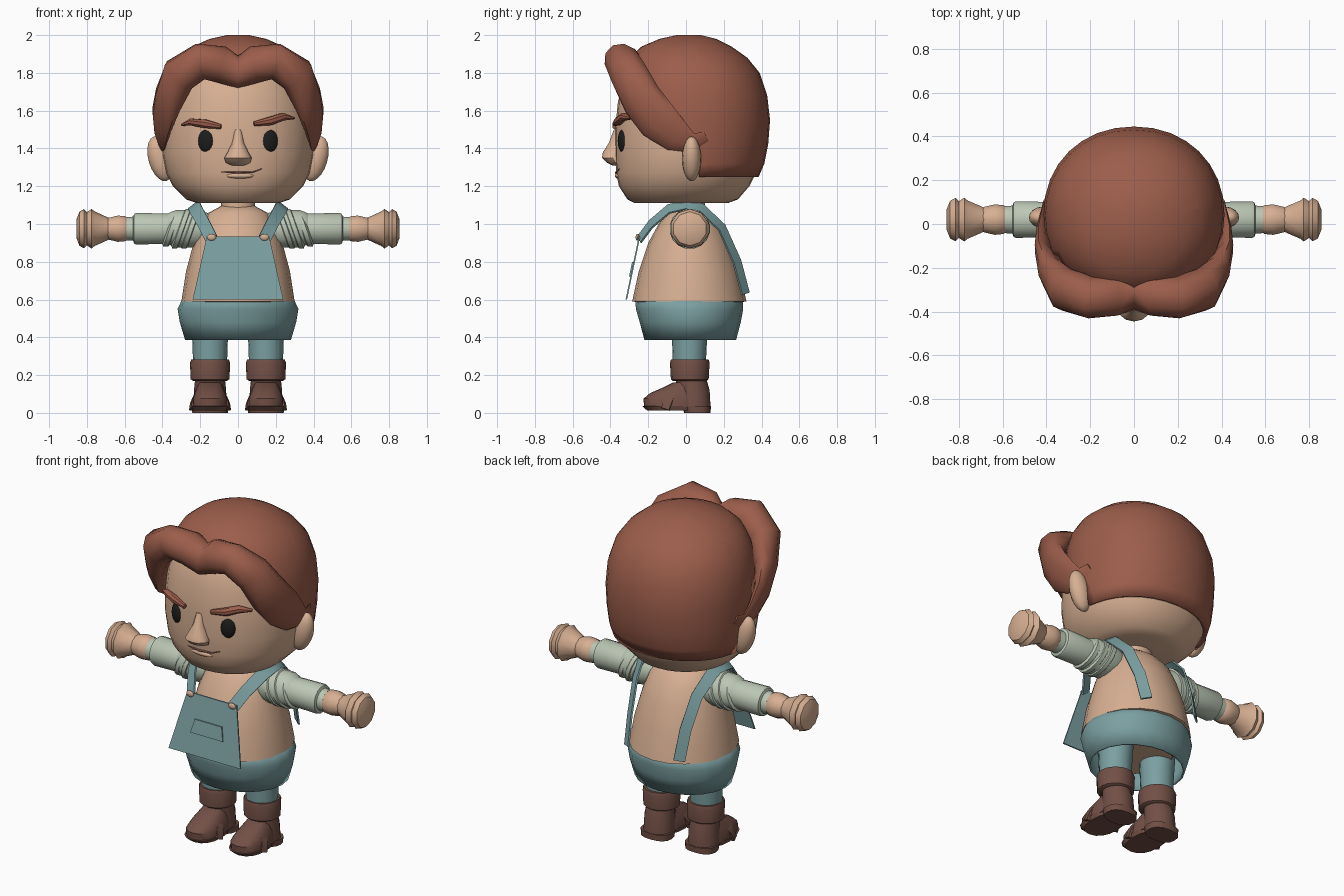
import bpy, bmesh, math
from mathutils import Vector, Matrix

if "Cube" in bpy.data.objects:
    bpy.data.objects.remove(bpy.data.objects["Cube"])


def material(name, rgb):
    m = bpy.data.materials.new(name)
    m.diffuse_color = (*rgb, 1)
    m.use_nodes = True
    m.node_tree.nodes["Principled BSDF"].inputs["Base Color"].default_value = m.diffuse_color
    return m


SKIN = material("skin", (0.68, 0.43, 0.29))
HAIR = material("chestnut_hair", (0.33, 0.11, 0.07))
TEAL = material("teal_cloth", (0.20, 0.35, 0.36))
SAGE = material("sage_sleeve", (0.50, 0.57, 0.46))
BOOT = material("brown_leather", (0.17, 0.08, 0.062))
DARK = material("black_eye", (0.012, 0.012, 0.012))


def finish(name, bm, mat, mirror=False, angle=40):
    bmesh.ops.recalc_face_normals(bm, faces=bm.faces)
    me = bpy.data.meshes.new(name)
    bm.to_mesh(me)
    bm.free()
    me.materials.append(mat)
    for p in me.polygons:
        p.use_smooth = True
    me.set_sharp_from_angle(angle=math.radians(angle))
    ob = bpy.data.objects.new(name, me)
    bpy.context.collection.objects.link(ob)
    if mirror:
        ob.modifiers.new("mirror", 'MIRROR')
    return ob


def loft(rings, caps=(True, True)):
    """Skin a list of equal-length point rings."""
    bm = bmesh.new()
    vs = [[bm.verts.new(p) for p in r] for r in rings]
    n = len(vs[0])
    for a, b in zip(vs, vs[1:]):
        for i in range(n):
            bm.faces.new((a[i], a[(i + 1) % n], b[(i + 1) % n], b[i]))
    if caps[0]:
        bm.faces.new(vs[0])
    if caps[1]:
        bm.faces.new(vs[-1])
    return bm


def stack(stations, n=24, cx=0.0, power=2.0, caps=(True, True)):
    """Vertical loft; each station is (z, half width, front y, back y)."""
    rings = []
    for z, rx, yf, yb in stations:
        ring = []
        for i in range(n):
            a = math.tau * i / n
            c, s = math.cos(a), math.sin(a)
            e = 2 / power
            ring.append((cx + rx * math.copysign(abs(c) ** e, c),
                         (yf + yb) / 2 + (yb - yf) / 2 * math.copysign(abs(s) ** e, s), z))
        rings.append(ring)
    return loft(rings, caps)


def sweep(stations, centre, n=8, caps=(True, True)):
    """Band along a path; stations are (x, y, z, half thickness, half width)."""
    pts = [Vector(s[:3]) for s in stations]
    k = 1 / math.cos(math.pi / n)
    if n == 4:
        k = math.sqrt(2)
    rings = []
    for i, s in enumerate(stations):
        t = (pts[min(i + 1, len(pts) - 1)] - pts[max(i - 1, 0)]).normalized()
        if i == 0 and not caps[0]:
            t = Vector((1, 0, 0))          # flat seam on the mirror plane
        o = pts[i] - Vector(centre)
        o = (o - t * o.dot(t)).normalized()
        w = t.cross(o)
        rings.append([pts[i] + o * (s[3] * k * math.cos(a)) + w * (s[4] * k * math.sin(a))
                      for a in [math.tau * (j + 0.5) / n for j in range(n)]])
    return loft(rings, caps)


def tube_x(stations, n=16, y=0.02, z=0.975, tilt=0.0):
    """Lathe along x; stations are (x, radius)."""
    return loft([[(x + tilt * r * math.sin(a), y + r * math.cos(a), z + r * math.sin(a))
                  for a in [math.tau * (i + 0.5) / n for i in range(n)]] for x, r in stations])


def ball(name, loc, radii, mat, rot=None, mirror=True):
    bm = bmesh.new()
    bmesh.ops.create_uvsphere(bm, u_segments=16, v_segments=10, radius=1)
    m = Matrix.Translation(loc) @ (rot or Matrix()) @ Matrix.Diagonal((*radii, 1))
    bmesh.ops.transform(bm, matrix=m, verts=bm.verts)
    return finish(name, bm, mat, mirror)


def plate(name, pts, mat, depth=0.008):
    back = [(x, y + depth, z) for x, y, z in pts]
    return finish(name, loft([pts, back]), mat, angle=20)


HEAD = (0, 0.02, 1.55)

# Head
finish("head", stack([(1.11, .215, -.27, .22), (1.13, .275, -.31, .275), (1.2, .345, -.355, .335),
                      (1.27, .38, -.37, .37), (1.37, .40, -.375, .39), (1.5, .40, -.375, .40),
                      (1.65, .385, -.36, .39), (1.8, .33, -.31, .34), (1.92, .2, -.2, .22)],
                     32, power=2.15), SKIN)
finish("nose", stack([(1.50, .02, -.382, -.33), (1.43, .032, -.408, -.33), (1.38, .055, -.44, -.33),
                      (1.35, .073, -.445, -.33), (1.325, .065, -.42, -.33), (1.31, .035, -.39, -.33)],
                     12), SKIN)
ball("ears", (.412, .03, 1.345), (.062, .05, .122), SKIN, Matrix.Rotation(math.radians(16), 4, 'Y'))
ball("eyes", (.17, -.337, 1.44), (.043, .022, .06), DARK, Matrix.Rotation(math.radians(19), 4, 'Z'))

# Brows, one raised higher than the other
finish("right_brow", sweep([(-.295, -.285, 1.525, .01, .006), (-.25, -.325, 1.54, .018, .018),
                            (-.17, -.358, 1.53, .022, .022), (-.09, -.378, 1.515, .012, .012)], HEAD), HAIR)
finish("left_brow", sweep([(.085, -.378, 1.53, .012, .012), (.17, -.358, 1.545, .022, .022),
                           (.24, -.33, 1.568, .02, .02), (.295, -.285, 1.56, .01, .006)], HEAD), HAIR)

# Mouth line and lower lip
finish("mouth_line", sweep([(-.09, -.358, 1.278, .006, .003), (0, -.37, 1.272, .006, .006),
                            (.08, -.36, 1.276, .006, .005), (.125, -.35, 1.293, .006, .003)], HEAD), BOOT)
ball("lower_lip", (.01, -.357, 1.256), (.075, .02, .016), SKIN, mirror=False)

# Hair cap trimmed along the hairline
bm = stack([(1.25, .385, -.3, .385), (1.32, .402, -.34, .415), (1.42, .41, -.36, .435),
            (1.55, .413, -.36, .445), (1.68, .405, -.355, .43), (1.8, .37, -.335, .39),
            (1.88, .315, -.3, .325), (1.94, .24, -.235, .24), (1.98, .15, -.14, .16),
            (2.0, .06, -.05, .08)], 32, power=2.1, caps=(False, True))
slope, edge = Vector((0, .47, .37)), Vector((0, .05, 1.4))
for co, no in ((edge, slope), (Vector((0, .07, 1.3)), Vector((0, 1, 0)))):
    bmesh.ops.bisect_plane(bm, geom=bm.verts[:] + bm.edges[:] + bm.faces[:],
                           dist=1e-5, plane_co=co, plane_no=no)
cut = [f for f in bm.faces if f.calc_center_median().y < .07
       and (f.calc_center_median() - edge).dot(slope) < 0]
bmesh.ops.delete(bm, geom=cut, context='FACES')
cap = finish("hair_cap", bm, HAIR)
shell = cap.modifiers.new("thickness", 'SOLIDIFY')
shell.thickness, shell.offset = 0.03, -1

# Swept fringe, parted in the middle
finish("fringe", sweep([(0, -.315, 1.805, .068, .09), (.09, -.325, 1.845, .095, .092),
                        (.2, -.335, 1.86, .10, .088), (.31, -.30, 1.79, .092, .10),
                        (.37, -.235, 1.66, .06, .11), (.405, -.15, 1.55, .038, .11),
                        (.412, -.05, 1.465, .024, .085), (.408, .04, 1.425, .014, .055),
                        (.405, .11, 1.46, .006, .03)], HEAD, 10, (False, True)), HAIR, True, 50)

# Torso and neck
finish("torso", stack([(.46, .2, -.17, .21), (.585, .27, -.25, .28), (.59, .30, -.285, .32),
                       (.75, .275, -.25, .285), (.9, .235, -.2, .235), (1.0, .20, -.145, .185),
                       (1.06, .155, -.1, .13), (1.095, .09, -.05, .08)], 20), SKIN)
finish("neck", stack([(1.05, .09, -.06, .1), (1.13, .09, -.06, .1)], 16), SKIN)

# Shorts, open underneath
shorts = finish("shorts", stack([(.62, .287, -.27, .303), (.55, .32, -.265, .303), (.48, .308, -.245, .29),
                                 (.385, .28, -.22, .265)], 20, caps=(False, False)), TEAL)
hem = shorts.modifiers.new("thickness", 'SOLIDIFY')
hem.thickness, hem.offset = 0.012, -1


# Bib with pocket, on one sloping plane
def bib_shape(top, bottom, out):
    return [(x, -.25 - .07 * (.935 - z) / .335 - out, z) for x, z in
            ((-top[0], top[1]), (top[0], top[1]), (bottom[0], bottom[1]), (-bottom[0], bottom[1]))]


plate("bib", bib_shape((.165, .935), (.24, .6), 0), TEAL)
plate("bib_pocket", bib_shape((.09, .80), (.108, .722), .007), TEAL)
ball("bib_buttons", (.14, -.257, .93), (.024, .01, .018), SKIN)

# Shoulder straps from the bib over to the back
finish("straps", sweep([(.14, -.245, .92, .005, .034), (.18, -.185, 1.0, .005, .034),
                        (.225, -.09, 1.08, .005, .036), (.235, 0, 1.1, .005, .036),
                        (.23, .08, 1.085, .005, .034), (.205, .19, .98, .005, .032),
                        (.185, .27, .8, .005, .032), (.175, .315, .63, .005, .032)],
                       (0, .02, .8), 4), TEAL, True, 30)

# Arms: sleeves with folds, cuffs and mitten hands
finish("sleeves", tube_x([(.16, .085), (.22, .102), (.33, .10), (.36, .088), (.37, .082), (.54, .085),
                          (.55, .08), (.555, .065), (.59, .063)]), SAGE, True, 30)
for i, (x, r) in enumerate(((.25, .108), (.30, .106), (.35, .097))):
    finish("sleeve_fold_%d" % (i + 1), tube_x([(x - .022, r - .014), (x - .012, r), (x + .012, r),
                                               (x + .022, r - .014)], tilt=-.35), SAGE, True)
finish("wrists", tube_x([(.58, .055), (.595, .068), (.635, .072), (.685, .06), (.70, .052)], 12), SKIN, True)
finish("hands", tube_x([(.68, .055), (.70, .065), (.76, .092), (.775, .105), (.80, .088), (.815, .104),
                        (.84, .09), (.855, .05)], 10), SKIN, True, 35)

# Legs and boots
LEG = .148
finish("legs", stack([(.26, .09, -.07, .105), (.36, .093, -.073, .11), (.5, .10, -.08, .12)],
                      16, LEG), TEAL, True)
finish("boot_cuffs", stack([(.17, .09, -.07, .11), (.178, .103, -.08, .12), (.265, .106, -.085, .125),
                            (.282, .10, -.08, .12), (.282, .085, -.06, .1)], 16, LEG), BOOT, True)
finish("boot_shafts", stack([(.03, .09, -.05, .13), (.12, .085, -.05, .125), (.19, .078, -.055, .105)],
                            16, LEG), BOOT, True)
finish("boot_toes", stack([(.03, .094, -.222, .09), (.075, .094, -.225, .09), (.105, .082, -.19, .09),
                           (.135, .07, -.12, .09), (.16, .06, -.07, .09)], 16, LEG, 2.3), BOOT, True)
finish("boot_soles", stack([(.012, .09, -.205, .06), (.036, .1, -.232, .06)], 16, LEG, 2.3), BOOT, True)
finish("boot_heels", stack([(0, .094, -.01, .13), (.036, .097, -.02, .132)], 16, LEG, 2.5), BOOT, True)
arc = [math.pi * i / 10 for i in range(11)]
finish("boot_straps", sweep([(LEG + .097 * math.cos(a), -.11 + .045 * math.sin(a), .02 + .115 * math.sin(a),
                              .009, .022) for a in arc], (LEG, -.09, .0), 4), BOOT, True, 30)
